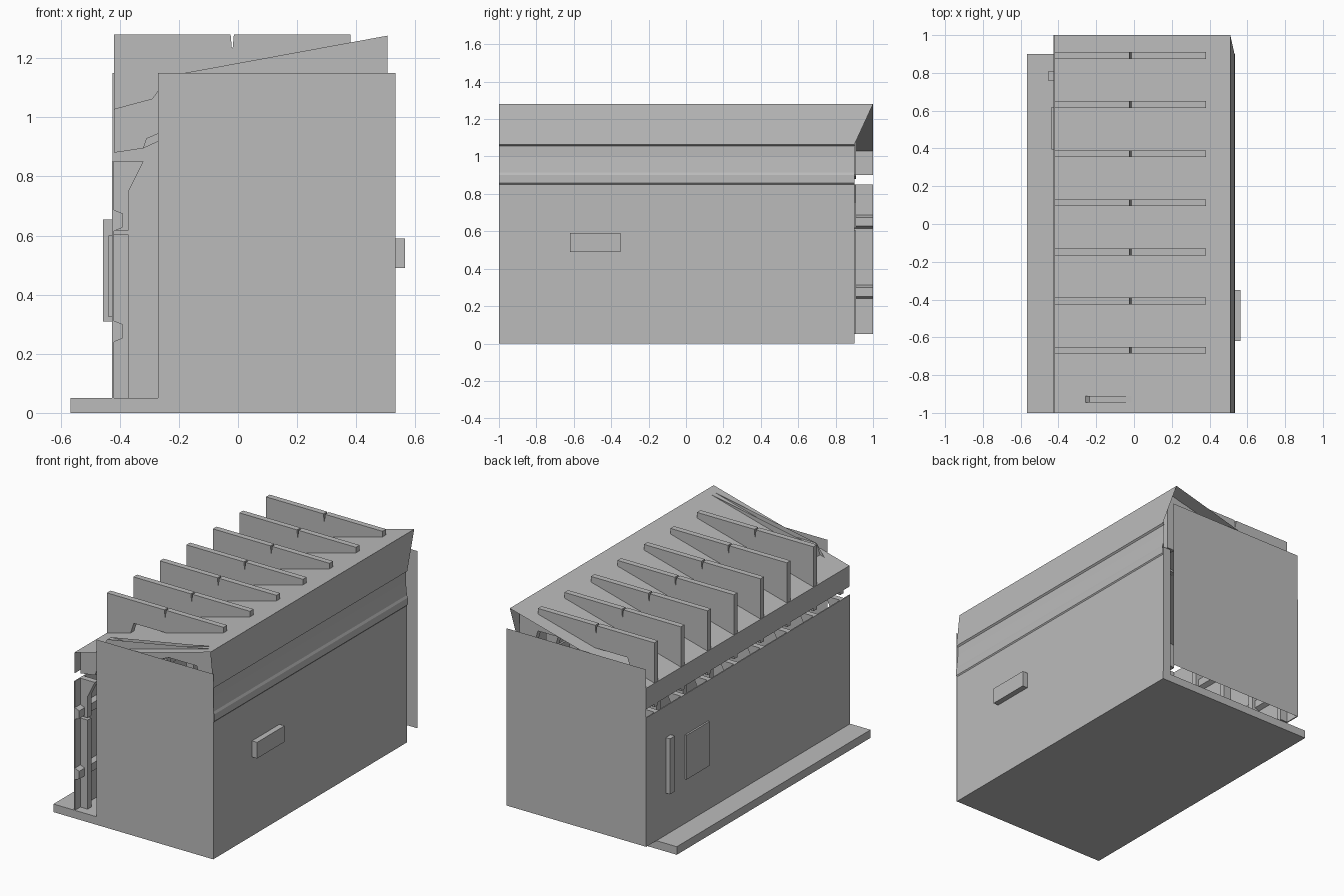
import bpy, bmesh

if "Cube" in bpy.data.objects:
    bpy.data.objects.remove(bpy.data.objects["Cube"])

# One flat grey for the whole model
grey = bpy.data.materials.new("plain_grey")
grey.diffuse_color = (0.5, 0.5, 0.5, 1)
grey.use_nodes = True
grey.node_tree.nodes["Principled BSDF"].inputs["Base Color"].default_value = grey.diffuse_color


def finish(name, bm, solid=True):
    if solid:
        bmesh.ops.recalc_face_normals(bm, faces=bm.faces[:])
    me = bpy.data.meshes.new(name)
    bm.to_mesh(me)
    bm.free()
    me.materials.append(grey)
    ob = bpy.data.objects.new(name, me)
    bpy.context.collection.objects.link(ob)
    return ob


def prism(name, profile, y0, y1):
    """Solid made by extruding an (x, z) profile along y."""
    bm = bmesh.new()
    a = [bm.verts.new((x, y0, z)) for x, z in profile]
    b = [bm.verts.new((x, y1, z)) for x, z in profile]
    n = len(profile)
    bm.faces.new(a)
    bm.faces.new(b[::-1])
    for i in range(n):
        j = (i + 1) % n
        bm.faces.new((a[j], a[i], b[i], b[j]))
    return finish(name, bm)


def box(name, x0, x1, y0, y1, z0, z1):
    return prism(name, [(x0, z0), (x1, z0), (x1, z1), (x0, z1)], y0, y1)


def sheet(name, rows):
    """Thin skin: each row is (x, z, y_front, y_back)."""
    bm = bmesh.new()
    vs = [(bm.verts.new((x, y0, z)), bm.verts.new((x, y1, z))) for x, z, y0, y1 in rows]
    for (a, b), (c, d) in zip(vs, vs[1:]):
        bm.faces.new((a, b, d, c))
    return finish(name, bm, False)


def panel(name, x0, x1, y, z0, z1, flip=False):
    bm = bmesh.new()
    vs = [bm.verts.new((x, y, z)) for x, z in ((x0, z0), (x1, z0), (x1, z1), (x0, z1))]
    bm.faces.new(vs[::-1] if flip else vs)
    return finish(name, bm, False)


# Floor with a step along the left side
box("floor_base", -0.567, 0.53, -1, 0.9, 0, 0.05)

# End panels
panel("front_panel", -0.27, 0.532, -1, 0, 1.15)
panel("back_panel", -0.425, 0.532, 1, 0.05, 1.15, True)

# Right wall with a bead, and the upper panel running out to the roof corner
sheet("right_wall", [
    (0.53, 0, -1, 0.9), (0.53, 0.85, -1, 0.9), (0.536, 0.857, -1, 0.9),
    (0.536, 0.90, -1, 0.9), (0.53, 0.915, -1, 0.9), (0.522, 1.0, -1, 0.9),
    (0.522, 1.055, -1, 0.9), (0.532, 1.063, -1, 0.9), (0.51, 1.28, -1, 1)])

# Sloping roof skin and left eave strip
sheet("roof", [(0.51, 1.28, -1, 1), (-0.422, 1.03, -1, 1)])
sheet("left_eave", [(-0.422, 1.03, -1, 1), (-0.422, 0.90, -1, 1)])

# Left wall
box("left_wall", -0.427, -0.42, -1, 1, 0.05, 0.85)

# Rails along the inside of the left wall
for z in (0.24, 0.615):
    prism("wall_rail", [(-0.42, z), (-0.39, z + 0.012), (-0.39, z + 0.06), (-0.42, z + 0.072)], -1, 1)

# Ribs: notched fins rising through the roof, and the wall posts below them
underside = [(0.505, 0.90), (0.45, 0.90), (0.38, 1.14), (-0.235, 1.14), (-0.32, 0.895), (-0.42, 0.88)]
fin_top = [(-0.42, 1.28), (-0.025, 1.28), (-0.021, 1.235), (-0.018, 1.235), (-0.014, 1.28),
           (0.38, 1.28), (0.38, 1.243), (0.505, 1.276)]
for i in range(8):
    y = 0.892 - 0.26 * i
    y0, y1 = y - 0.018, y + 0.018
    if i < 7:
        prism("roof_fin", fin_top + underside, y0, y1)
    else:
        prism("front_rib", [(-0.42, 1.028), (0.505, 1.276)] + underside, y0, y1)
    box("lower_post", -0.42, -0.37, y0, y1, 0.05, 0.603)
    prism("upper_post", [(-0.42, 0.617), (-0.37, 0.617), (-0.37, 0.75), (-0.32, 0.85), (-0.42, 0.85)], y0, y1)
    box("right_post", 0.475, 0.528, min(y0, 0.86), min(y1, 0.9), 0.05, 0.9)

# Fittings on the outer walls
box("right_handle", 0.53, 0.565, -0.62, -0.35, 0.49, 0.59)
box("left_bar", -0.456, -0.427, 0.76, 0.808, 0.31, 0.655)
box("left_plate", -0.438, -0.427, 0.395, 0.62, 0.325, 0.6)
